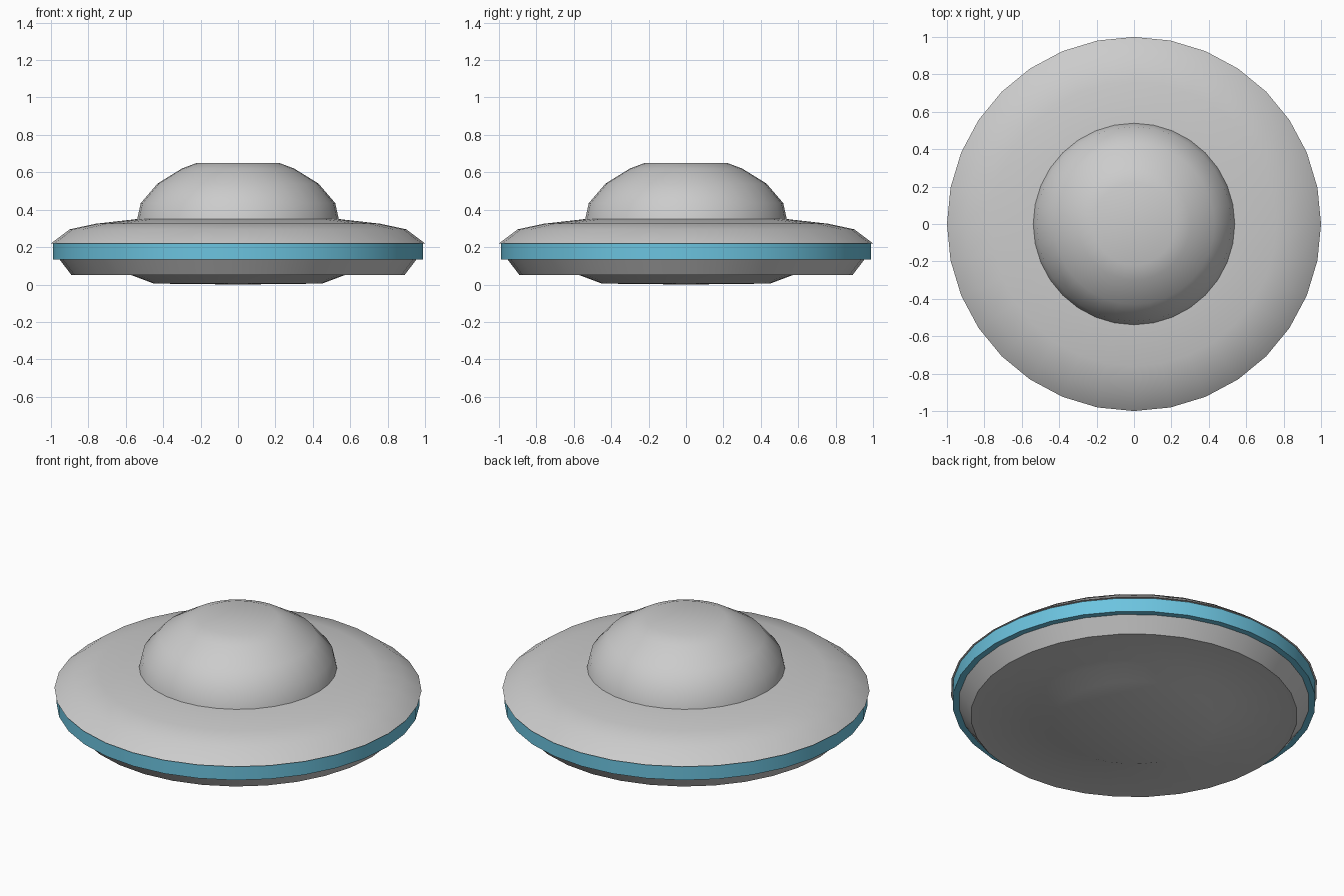
import bpy, bmesh, math
from mathutils import Matrix

if "Cube" in bpy.data.objects:
    bpy.data.objects.remove(bpy.data.objects["Cube"])

SIDES = 32


def lathe(name, profile, color=None):
    """Spin (radius, z) points, listed from top to bottom, around z."""
    bm = bmesh.new()
    rings = []
    for r, z in profile:
        if r == 0:
            rings.append([bm.verts.new((0, 0, z))] * SIDES)
        else:
            rings.append([bm.verts.new((r * math.cos(a), r * math.sin(a), z))
                          for a in (2 * math.pi * i / SIDES for i in range(SIDES))])
    for up, low in zip(rings, rings[1:]):
        for i in range(SIDES):
            j = (i + 1) % SIDES
            loop = list(dict.fromkeys((up[i], low[i], low[j], up[j])))
            bm.faces.new(loop)
    mesh = bpy.data.meshes.new(name)
    bm.to_mesh(mesh)
    bm.free()
    obj = bpy.data.objects.new(name, mesh)
    bpy.context.collection.objects.link(obj)
    if color:
        mat = bpy.data.materials.new(name + "_color")
        mat.diffuse_color = color
        mat.use_nodes = True
        mat.node_tree.nodes["Principled BSDF"].inputs["Base Color"].default_value = mat.diffuse_color
        mesh.materials.append(mat)
    bpy.ops.object.select_all(action='DESELECT')
    obj.select_set(True)
    bpy.context.view_layer.objects.active = obj
    bpy.ops.object.shade_smooth_by_angle(angle=math.radians(35))
    return obj


# Cockpit dome
lathe("dome", [(0, 0.65), (0.22, 0.65), (0.30, 0.62), (0.43, 0.54),
               (0.52, 0.435), (0.54, 0.345)])

# Upper saucer shell with a small lip over the band
lathe("upper_hull", [(0.50, 0.35), (0.54, 0.35), (0.76, 0.325), (0.90, 0.295),
                     (1.0, 0.22), (0.95, 0.215)])

# Blue light band around the rim
lathe("light_band", [(0.95, 0.218), (0.99, 0.218), (0.99, 0.135), (0.93, 0.135)],
      (0.15, 0.55, 0.74, 1))

# Lower hull and shallow belly
lathe("lower_hull", [(0.955, 0.135), (0.89, 0.05), (0.57, 0.05),
                     (0.45, 0.005), (0, 0)])
